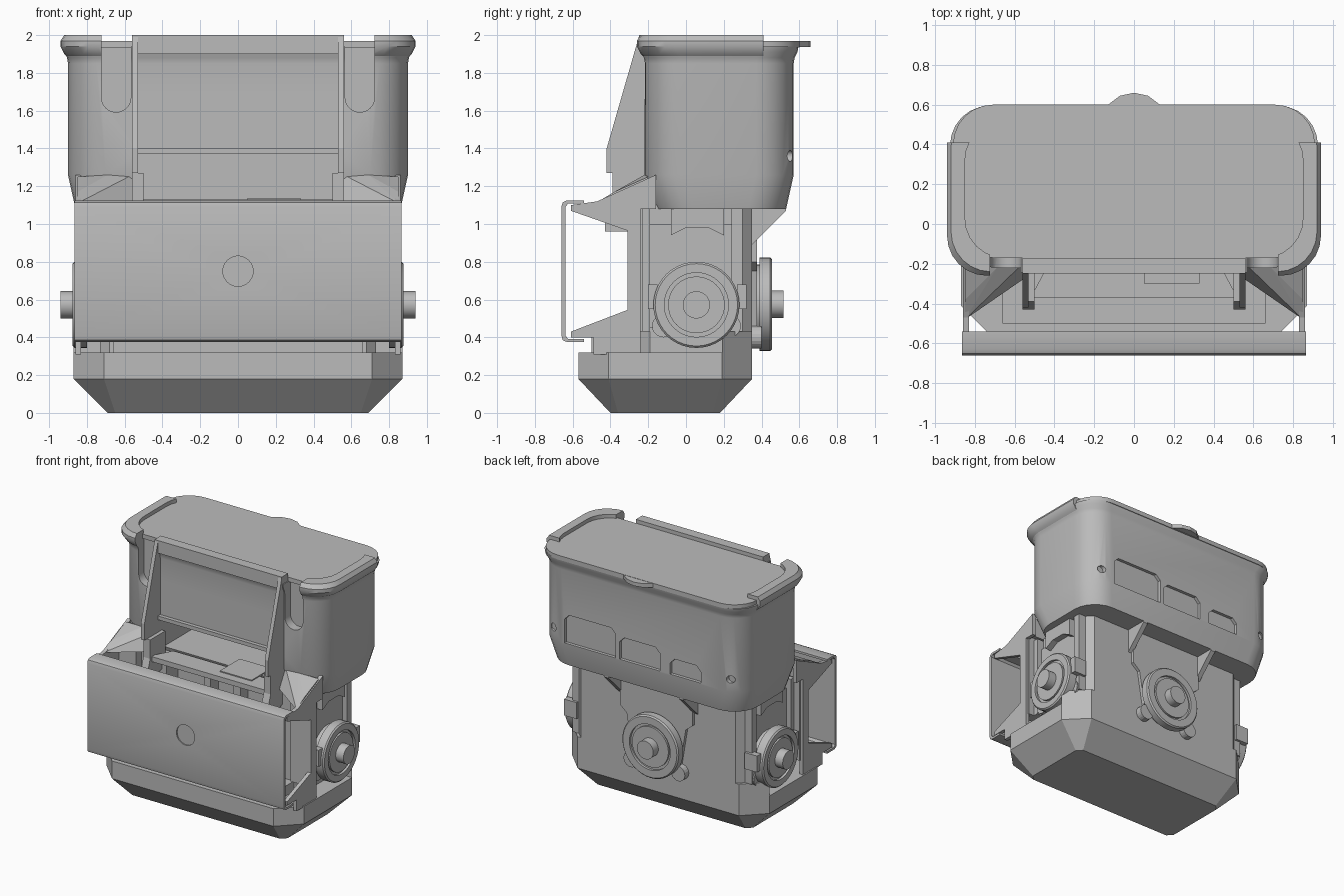
import bpy, bmesh
from math import sin, cos, pi, radians

if "Cube" in bpy.data.objects:
    bpy.data.objects.remove(bpy.data.objects["Cube"])

GREY = (0.5, 0.5, 0.5, 1)
mat = bpy.data.materials.new("plain grey plastic")
mat.use_nodes = True
mat.diffuse_color = GREY
mat.node_tree.nodes["Principled BSDF"].inputs["Base Color"].default_value = GREY


def finish(name, bm, mirror=False, smooth=False):
    bmesh.ops.recalc_face_normals(bm, faces=bm.faces)
    me = bpy.data.meshes.new(name)
    bm.to_mesh(me)
    bm.free()
    me.materials.append(mat)
    ob = bpy.data.objects.new(name, me)
    bpy.context.collection.objects.link(ob)
    if mirror:
        ob.modifiers.new("Mirror", 'MIRROR')
        apply(ob, "Mirror")
    if smooth:
        shade(ob)
    return ob


def select(ob):
    bpy.ops.object.select_all(action='DESELECT')
    ob.select_set(True)
    bpy.context.view_layer.objects.active = ob


def shade(ob):
    select(ob)
    bpy.ops.object.shade_smooth_by_angle(angle=radians(32))


def apply(ob, mod):
    select(ob)
    bpy.ops.object.modifier_apply(modifier=mod)


def loft(name, rings, closed=False, **kw):
    """Skin a list of equal rings; cap the ends or join them in a loop."""
    bm = bmesh.new()
    vs = [[bm.verts.new(p) for p in r] for r in rings]
    n = len(rings[0])
    for a, b in zip(vs, vs[1:] + (vs[:1] if closed else [])):
        for i in range(n):
            bm.faces.new((a[i], a[(i + 1) % n], b[(i + 1) % n], b[i]))
    if not closed:
        bm.faces.new(vs[0])
        bm.faces.new(vs[-1])
    return finish(name, bm, **kw)


def place(axis, u, v, w):
    return {'x': (w, u, v), 'y': (u, w, v), 'z': (u, v, w)}[axis]


def prism(name, axis, pts, a, b, **kw):
    return loft(name, [[place(axis, u, v, w) for u, v in pts] for w in (a, b)], **kw)


def box(name, x0, x1, y0, y1, z0, z1, **kw):
    return prism(name, 'z', [(x0, y0), (x1, y0), (x1, y1), (x0, y1)], z0, z1, **kw)


def circle(u, v, r, n=40, start=0, sweep=2 * pi):
    return [(u + r * cos(start + sweep * i / n), v + r * sin(start + sweep * i / n)) for i in range(n)]


def turned(name, axis, u, v, profile, **kw):
    return loft(name, [[place(axis, a, b, w) for a, b in circle(u, v, r)] for r, w in profile],
                smooth=True, **kw)


def hull(name, pts, **kw):
    bm = bmesh.new()
    for p in pts:
        bm.verts.new(p)
    bmesh.ops.convex_hull(bm, input=bm.verts)
    return finish(name, bm, **kw)


def cut(ob, cutter, op='DIFFERENCE'):
    m = ob.modifiers.new("Cut", 'BOOLEAN')
    m.object, m.operation, m.solver = cutter, op, 'EXACT'
    apply(ob, "Cut")
    bpy.data.objects.remove(cutter)


def rounded(x, y0, y1, z, r=0.2, n=6):
    """Rounded rectangle ring at height z."""
    pts = []
    for cx, cy, q in ((x - r, y1 - r, 0), (r - x, y1 - r, 1), (r - x, y0 + r, 2), (x - r, y0 + r, 3)):
        pts += [(cx + r * cos((q + i / n) * pi / 2), cy + r * sin((q + i / n) * pi / 2), z)
                for i in range(n + 1)]
    return pts


def octagon(x, y0, y1, c, z):
    return [(x - c, y0, z), (x, y0 + c, z), (x, y1 - c, z), (x - c, y1, z),
            (c - x, y1, z), (-x, y1 - c, z), (-x, y0 + c, z), (c - x, y0, z)]


# Base with tapered underside
loft("base", [octagon(.69, -.4, .18, .04, 0), octagon(.87, -.57, .35, .16, .18),
              octagon(.87, -.57, .35, .16, .32)])
box("base_front_step", -.66, .66, -.5, -.2, .31, .4)
prism("base_rear_corner", 'z', [(.6, .35), (.71, .35), (.87, .19), (.6, .19)], .31, .43, mirror=True)

# Middle body with a recess at the front
body = loft("body", [octagon(.73, -.24, .35, .05, z) for z in (.3, 1.1)])
cut(body, box("cutter", -.46, .46, -.3, -.1, .42, 1.06))
box("front_pillar", .1, .16, -.2, -.09, .42, 1.06, mirror=True)
box("side_panel", .72, .75, -.19, .3, .45, 1.0, mirror=True)
prism("side_panel_tab", 'x', [(-.08, .94), (.0, .98), (.12, .98), (.2, .94), (.2, 1.08), (-.08, 1.08)],
      .72, .8, mirror=True)
for y0, y1 in ((-.24, -.19), (.24, .3)):
    box("side_rail", .72, .79, y0, y1, .43, 1.08, mirror=True)

# Bin: tapered bottom, straight walls, flared lip
bin_body = loft("bin", [rounded(.86, -.16, .53, 1.08), rounded(.9, -.22, .57, 1.26),
                        rounded(.9, -.22, .57, 1.85), rounded(.905, -.225, .575, 1.88),
                        rounded(.92, -.24, .59, 1.91), rounded(.925, -.245, .595, 1.94)])
cut(bin_body, box("cutter", -.53, .53, -.4, .35, 1.13, 1.38))
slot = circle(.645, 1.67, .078, 12, pi, pi) + [(.723, 1.67), (.723, 2.1), (.567, 2.1)]
cut(bin_body, prism("cutter", 'y', slot, -.4, -.15, mirror=True))
for x0, x1, top in ((.22, .67, 1.5), (-.17, .185, 1.45), (-.53, -.26, 1.4)):
    arch = [(x0, 1.27), (x1, 1.27), (x1, top - .04), (x1 - .04, top), (x0 + .04, top), (x0, top - .04)]
    cut(bin_body, prism("cutter", 'y', arch, .545, .65))
cut(bin_body, prism("cutter", 'y', circle(.78, 1.36, .03, 16), .53, .65, mirror=True))
shade(bin_body)

# Lid with thumb tab
loft("lid", [rounded(.91, -.17, .6, z) for z in (1.935, 1.97)], smooth=True)
prism("lid_tab", 'z', [(-.14, .55), (-.13, .6), (-.07, .645), (0, .66), (.07, .645), (.13, .6), (.14, .55)],
      1.938, 1.968)

# Lip rails that hold the lid at the sides and front corners
lip = [(.9, 0, 1.88), (.92, .02, 1.9), (.94, .04, 1.94), (.94, .04, 1.97), (.92, .02, 2.0),
       (.85, -.05, 2.0), (.85, -.05, 1.9)]
rails = loft("lid_rails", [rounded(x, -.22 - d, .57 + d, z) for x, d, z in lip], closed=True)
cut(rails, box("cutter", .723, 1.2, -.5, .41, 1.5, 2.2, mirror=True), 'INTERSECT')
shade(rails)

# Front chute: top bar, cheeks, pillars, sill and floor with hatch
box("chute_top_bar", -.56, .56, -.25, -.17, 1.9, 2.0)
prism("chute_cheek", 'x', [(-.18, 2), (-.25, 1.99), (-.42, 1.4), (-.42, 1.27), (-.18, 1.27)],
      .53, .56, mirror=True)
prism("chute_pillar", 'x', [(-.39, 1.27), (-.39, 1.12), (-.43, 1.0), (-.43, .96), (-.31, .96),
                            (-.2, 1.0), (-.2, 1.27)], .5, .56, mirror=True)
box("chute_sill", -.53, .53, -.25, -.18, 1.37, 1.4)
prism("chute_floor", 'z', [(-.52, -.37), (.52, -.37), (.43, -.2), (-.43, -.2)], 1.09, 1.13)
box("floor_hatch", .05, .33, -.3, -.05, 1.12, 1.138)

# Front shield: bent plate with a round dimple
shield = prism("front_shield", 'x',
               [(-.54, 1.125), (-.63, 1.125), (-.652, 1.115), (-.66, 1.09), (-.66, .41), (-.652, .385),
                (-.63, .375), (-.54, .375), (-.54, .392), (-.625, .392), (-.638, .41), (-.638, 1.09),
                (-.625, 1.108), (-.54, 1.108)], -.865, .865)
cut(shield, prism("cutter", 'y', circle(0, .75, .08), -.7, -.65))
shade(shield)

# Shield arms and gussets
prism("shield_arm", 'x',
      [(-.61, 1.1), (-.47, 1.12), (-.16, 1.26), (-.16, 1.08), (-.24, 1.08), (-.24, .31), (-.37, .31),
       (-.49, .31), (-.49, .4), (-.61, .4), (-.61, .43), (-.31, .545), (-.31, .965), (-.61, 1.07)],
      .83, .86, mirror=True)
hull("upper_gusset", [(.56, -.2, 1.26), (.69, -.22, 1.26), (.56, -.28, 1.12), (.86, -.2, 1.1),
                      (.56, -.2, 1.1), (.85, -.48, 1.11), (.85, -.38, 1.17), (.85, -.2, 1.25)], mirror=True)
box("arm_web", .68, .84, -.31, -.23, .43, 1.1, mirror=True)

# Side motors with clips
turned("side_motor", 'x', .055, .572,
       [(.19, .72), (.19, .8), (.228, .8), (.228, .865), (.218, .875), (.17, .875), (.17, .855), (.15, .855),
        (.15, .872), (.072, .872), (.072, .94)], mirror=True)
for y in (-.2, .27):
    box("motor_clip", .74, .85, y, y + .05, .55, .68, mirror=True)
prism("motor_foot", 'x', circle(-.12, .46, .06, 20), .72, .8, mirror=True)
prism("motor_foot_rear", 'x', circle(.23, .46, .06, 20), .72, .8, mirror=True)

# Rear motor, mounting plate and struts
turned("rear_motor", 'y', 0, .575,
       [(.21, .34), (.21, .39), (.248, .39), (.248, .445), (.238, .455), (.18, .455), (.18, .435), (.16, .435),
        (.16, .45), (.072, .45), (.072, .515)])
prism("rear_motor_foot", 'y', circle(.21, .4, .06, 20), .34, .4, mirror=True)
prism("rear_plate", 'y', [(-.21, .45), (.21, .45), (.26, .75), (.32, .8), (.32, 1.08), (-.32, 1.08),
                          (-.32, .8), (-.26, .75)], .34, .375)
prism("rear_strut", 'x', [(.34, .88), (.34, 1.1), (.53, 1.1), (.53, 1.07)], .31, .35, mirror=True)
